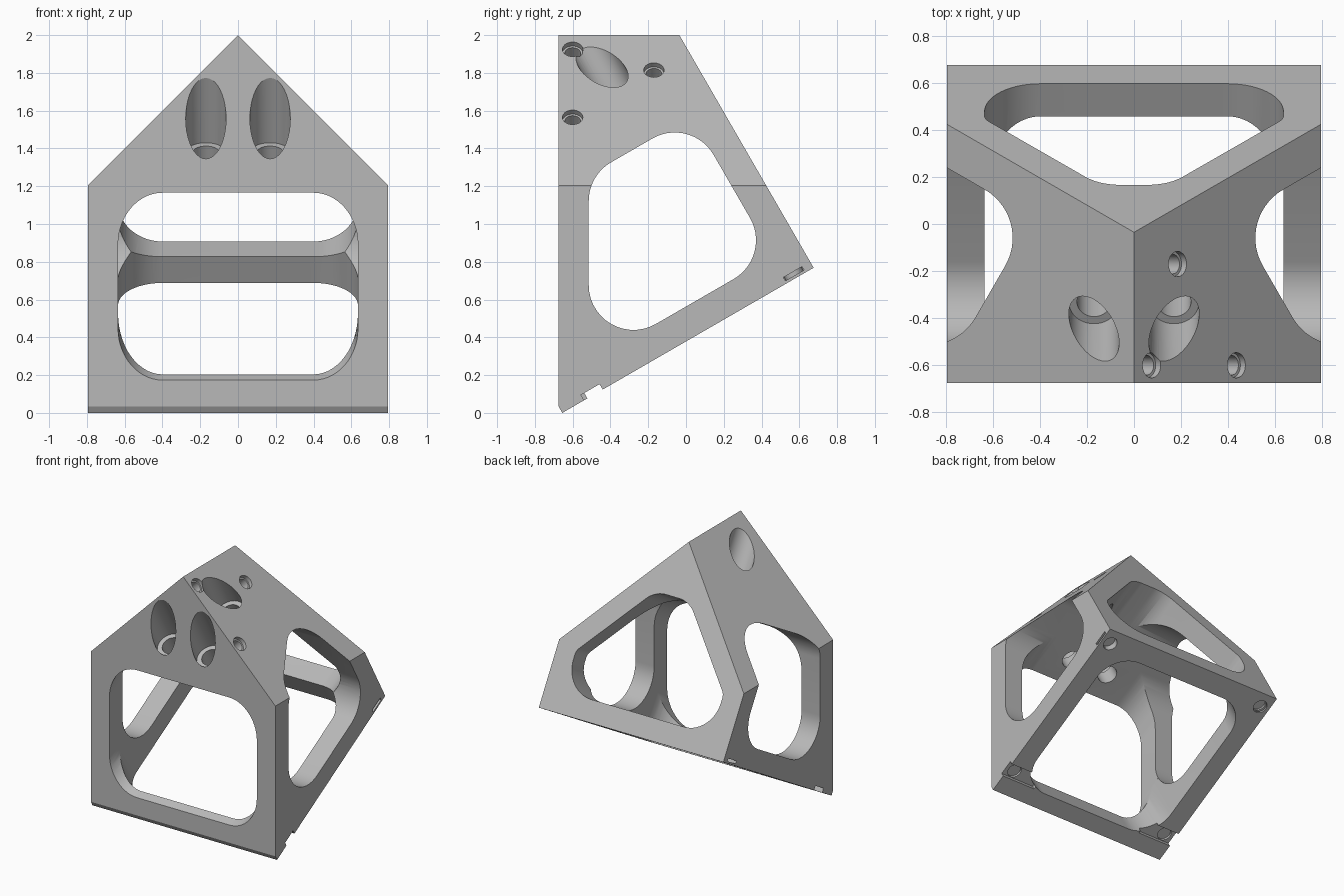
import bpy
import bmesh
from math import radians, cos, sin, pi
from mathutils import Matrix, Vector

if "Cube" in bpy.data.objects:
    bpy.data.objects.remove(bpy.data.objects["Cube"])

TILT = Matrix.Rotation(radians(30), 4, 'X')   # block is modelled lying on its base, then tilted
FLAT = TILT.inverted()


def frame(u, v, w):
    """Matrix whose columns are the profile axes and the extrusion axis."""
    return Matrix((u, v, w)).transposed().to_4x4()


X, S, T = (1, 0, 0), (0, 1, 0), (0, 0, 1)
ACROSS = frame(S, T, X)      # profile (s, t), runs sideways
ALONG = frame(X, T, S)       # profile (x, t), runs front to back
UP = frame(X, S, T)          # profile (x, s), runs up from the base


def prism(name, outline, matrix, start, end):
    bm = bmesh.new()
    lo, hi = [[bm.verts.new(matrix @ Vector((u, v, w))) for u, v in outline]
              for w in (start, end)]
    bm.faces.new(lo)
    bm.faces.new(hi)
    n = len(outline)
    for i in range(n):
        j = (i + 1) % n
        bm.faces.new((lo[i], lo[j], hi[j], hi[i]))
    bmesh.ops.recalc_face_normals(bm, faces=bm.faces)
    mesh = bpy.data.meshes.new(name)
    bm.to_mesh(mesh)
    bm.free()
    ob = bpy.data.objects.new(name, mesh)
    bpy.context.collection.objects.link(ob)
    return ob


def rounded(points, radii, steps=14):
    """Polygon with each corner replaced by an arc."""
    out = []
    pts = [Vector(p) for p in points]
    for i, p in enumerate(pts):
        a = (pts[i - 1] - p).normalized()
        b = (pts[(i + 1) % len(pts)] - p).normalized()
        half = a.angle(b) / 2
        r = radii[i]
        centre = p + (a + b).normalized() * (r / sin(half))
        first = p + a * (r * cos(half) / sin(half)) - centre
        last = p + b * (r * cos(half) / sin(half)) - centre
        sweep = first.angle_signed(last)
        for k in range(steps + 1):
            out.append(centre + Matrix.Rotation(-sweep * k / steps, 2) @ first)
    return out


def rect(x0, x1, y0, y1):
    return [(x0, y0), (x1, y0), (x1, y1), (x0, y1)]


def circle(x, y, r, n=40):
    return [(x + r * cos(2 * pi * k / n), y + r * sin(2 * pi * k / n)) for k in range(n)]


def lay(y, z):
    """Upright side-view point to the lying (s, t) frame."""
    p = FLAT @ Vector((0, y, z))
    return p.y, p.z


def combine(target, tool, operation='DIFFERENCE'):
    mod = target.modifiers.new("cut", 'BOOLEAN')
    mod.operation = operation
    mod.solver = 'EXACT'
    mod.object = tool
    bpy.context.view_layer.objects.active = target
    bpy.ops.object.modifier_apply(modifier=mod.name)
    bpy.data.objects.remove(tool)


# Outer block: side profile crossed with a gabled front profile
HALF, WALL = 0.795, 0.16
BASE, BACK = lay(-0.655, 0)[1], lay(0.675, 0.77)[0]
foot = lay(-0.655, 0)[0]
side = [lay(-0.675, 2.1), lay(-0.675, 0.035), (foot, BASE), (BACK, BASE), (BACK, 1.9)]
body = prism("corner_bracket", side, ACROSS, -1, 1)
gable = [(-HALF, -0.5), (HALF, -0.5), (HALF, 1.205), (0, 2), (-HALF, 1.205)]
combine(body, prism("gable", gable, FLAT @ frame(X, T, S), -2, 2), 'INTERSECT')

# Windows
FLOOR, CEIL, REAR, IN, R = BASE + WALL, 1.347, BACK - WALL, HALF - WALL, 0.237


def inner_front(t):
    return (-0.515 + 0.5 * t) / cos(radians(30))


side_window = rounded([(inner_front(FLOOR), FLOOR), (REAR, FLOOR), (REAR, CEIL),
                       (inner_front(CEIL), CEIL)], [R] * 4)
front_window = rounded(rect(-IN, IN, FLOOR, CEIL), [R] * 4)
base_window = rounded(rect(-IN, IN, -0.437, REAR), [R] * 4)
back_window = rounded([(-IN, FLOOR), (IN, FLOOR), (IN, 0.787), (0.147, CEIL),
                       (-0.147, CEIL), (-IN, 0.787)], [R, R, 0.08, 0.2, 0.2, 0.08])
combine(body, prism("side_cut", side_window, ACROSS, -1.2, 1.2))
combine(body, prism("front_cut", front_window, ALONG, -1.5, 0.5))
combine(body, prism("base_cut", base_window, UP, 0, 0.72))
combine(body, prism("back_cut", back_window, ALONG, 0.5, 1.3))

# Four counterbored screw holes, square to the base
for x in (-0.17, 0.17):
    for s, seat in ((0.195, 1.477), (0.53, 1.58)):
        combine(body, prism("bore", circle(x, s, 0.107), UP, seat, 2.6))
        combine(body, prism("screw_hole", circle(x, s, 0.072), UP, 1.2, seat + 0.05))

# Three stepped holes in one roof slope
d = 0.5 ** 0.5
for x, y in ((0.185, -0.17), (0.075, -0.6), (0.435, -0.6)):
    m = FLAT @ Matrix.Translation((x, y, 2 - x)) @ frame((d, 0, -d), S, (d, 0, d))
    combine(body, prism("roof_recess", circle(0, 0, 0.054, 28), m, -0.03, 0.1))
    combine(body, prism("roof_hole", circle(0, 0, 0.042, 28), m, -0.12, 0.05))

# Base corner sockets with side slots
for sx in (-1, 1):
    for s, low, high, inside in ((-0.377, -0.1, 0.033, 0.5), (0.862, 0.015, 0.036, 0.715)):
        combine(body, prism("socket", circle(sx * 0.715, s, 0.053, 28), UP, 0, BASE + 0.05))
        slot = rect(s - 0.057, s + 0.057, BASE + low, BASE + high)
        combine(body, prism("slot", slot, ACROSS, sx * inside, sx * 1.0))

# Stand the bracket up, shade and colour it
body.data.transform(TILT)
grey = bpy.data.materials.new("plain_grey")
grey.use_nodes = True
colour = (0.48, 0.48, 0.48, 1)
grey.diffuse_color = colour
grey.node_tree.nodes["Principled BSDF"].inputs["Base Color"].default_value = colour
body.data.materials.clear()
body.data.materials.append(grey)
for poly in body.data.polygons:
    poly.material_index = 0
bpy.ops.object.select_all(action='DESELECT')
body.select_set(True)
bpy.context.view_layer.objects.active = body
bpy.ops.object.shade_smooth_by_angle(angle=radians(25))
